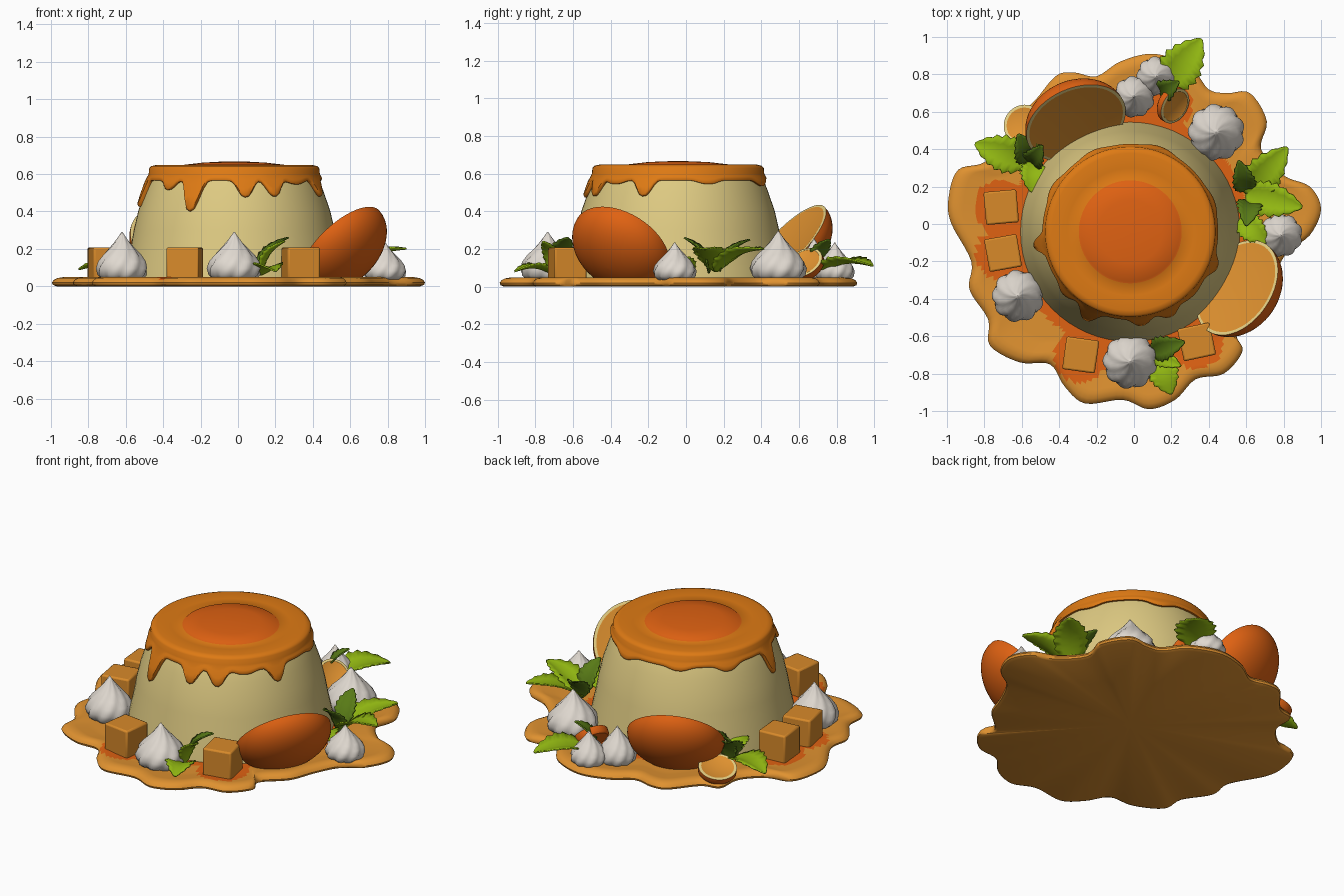
import bpy, bmesh, math
from mathutils import Vector, Matrix
from math import sin, cos, pi, radians, exp, hypot

if "Cube" in bpy.data.objects:
    bpy.data.objects.remove(bpy.data.objects["Cube"])


def mat(name, r, g, b):
    m = bpy.data.materials.new(name)
    m.diffuse_color = [((c / 255 + .055) / 1.055) ** 2.4 for c in (r, g, b)] + [1]
    m.use_nodes = True
    m.node_tree.nodes["Principled BSDF"].inputs["Base Color"].default_value = m.diffuse_color
    return m


CREAM = mat("custard cream", 222, 202, 130)
CARAMEL = mat("caramel", 222, 122, 20)
DEEP = mat("deep orange", 224, 98, 18)
SAUCE = mat("sauce amber", 224, 146, 48)
CUBE = mat("caramel cube", 216, 138, 42)
WHITE = mat("meringue white", 224, 217, 208)
LEAF = mat("leaf green", 146, 184, 18)
DARK = mat("dark leaf green", 88, 122, 22)
PITH = mat("pale pith", 238, 214, 135)


def build(name, verts, faces, mats, rule=None, angle=40):
    bm = bmesh.new()
    vs = [bm.verts.new(v) for v in verts]
    for f in faces:
        bm.faces.new([vs[i] for i in f])
    bmesh.ops.recalc_face_normals(bm, faces=bm.faces[:])
    for f in bm.faces:
        f.smooth = True
        f.material_index = rule(f.calc_center_median()) if rule else 0
    me = bpy.data.meshes.new(name)
    bm.to_mesh(me)
    bm.free()
    for m in mats:
        me.materials.append(m)
    me.set_sharp_from_angle(angle=radians(angle))
    ob = bpy.data.objects.new(name, me)
    bpy.context.collection.objects.link(ob)
    return ob


def loft(name, rings, mats, rule=None, angle=40):
    """Bridge closed rings of equal length and cap both ends."""
    n = len(rings[0])
    verts = [v for r in rings for v in r]
    faces = [(k * n + i, k * n + (i + 1) % n, (k + 1) * n + (i + 1) % n, (k + 1) * n + i)
             for k in range(len(rings) - 1) for i in range(n)]
    faces += [tuple(range(n)), tuple(range(len(verts) - n, len(verts)))]
    return build(name, verts, faces, mats, rule, angle)


def circle(r, z, n, cx=0, cy=0):
    return [(cx + r * cos(2 * pi * i / n), cy + r * sin(2 * pi * i / n), z) for i in range(n)]


PX, PY = -.02, -.042
cubes = [(-.71, .09, 5), (-.70, -.155, 10), (-.285, -.70, -8), (.335, -.63, 12)]

# sauce puddle with lobed outline
outline = [(.11, .91), (.3, .84), (.4, .72), (.5, .70), (.62, .70), (.71, .55), (.68, .40), (.8, .26),
           (.94, .2), (1, .08), (.94, -.06), (.82, -.15), (.74, -.3), (.68, -.45), (.55, -.58), (.58, -.68),
           (.48, -.8), (.33, -.83), (.22, -.94), (.08, -.99), (-.06, -.94), (-.26, -.96), (-.37, -.87),
           (-.45, -.75), (-.61, -.74), (-.77, -.65), (-.78, -.51), (-.88, -.35), (-.87, -.2), (-.98, .01),
           (-.99, .15), (-.94, .29), (-.8, .33), (-.68, .45), (-.66, .6), (-.55, .64), (-.42, .79),
           (-.32, .81), (-.2, .79), (-.07, .87)]
P = [Vector(p) for p in outline]
edge = []
for i in range(len(P)):
    a, b, c, d = (P[(i + k - 1) % len(P)] for k in range(4))
    for t in (0, .2, .4, .6, .8):
        edge.append(.5 * (2 * b + (c - a) * t + (2 * a - 5 * b + 4 * c - d) * t * t
                          + (3 * b - a - 3 * c + d) * t ** 3))
O = Vector((0, -.03))
prof = [(.01, 0), (.975, 0), (.995, .008), (1, .02), (.99, .034), (.97, .044), (.94, .049)]
prof += [(.94 - .022 * k, .049 - .008 * min(1, k / 5)) for k in range(1, 22)] + [(.01, .041)]


def puddle_rule(c):
    if c.z < .03:
        return 0
    near = any(hypot(c.x - x, c.y - y) < .145 for x, y, a in cubes) or hypot(c.x - .18, c.y - .64) < .13
    return 1 if near or hypot(c.x - PX, c.y - PY) < .64 else 0


loft("sauce_puddle", [[(*(O + (p - O) * s), z) for p in edge] for s, z in prof], [SAUCE, DEEP], puddle_rule)

# custard body
body = [(.02, .59), (.1, .577), (.2, .555), (.3, .537), (.4, .514), (.5, .48), (.56, .457), (.62, .425)]
loft("custard_body", [circle(r, z, 64, PX, PY) for z, r in body], [CREAM])


def body_r(z):
    for (z0, r0), (z1, r1) in zip(body, body[1:]):
        if z <= z1:
            return r0 + (r1 - r0) * (z - z0) / (z1 - z0)
    return body[-1][1]


# caramel cap: the lower edge drops into drips
drips = [(-117, .165, 6), (-137, .05, 6), (-83, .09, 6), (-64, .085, 6), (-22, .085, 6), (-172, .14, 5),
         (-45, .02, 8), (20, .02, 8), (70, .03, 9), (115, .02, 8), (150, .035, 8)]
N = 160
cap = [[] for _ in range(15)]
for i in range(N):
    th = 360 * i / N
    zb = .565
    for a, depth, w in drips:
        d = (th - a + 180) % 360 - 180
        zb -= depth * exp(-abs(d / w) ** 2.6)
    pts = [(body_r(zb) - .015, zb), (body_r(zb) + .012, zb), (body_r(zb + .012) + .022, zb + .012)]
    for t in (.35, .7, 1):
        z = zb + .012 + (.6 - zb - .012) * t
        pts.append((body_r(z) + .022, z))
    pts += [(.455, .63), (.445, .642), (.42, .648), (.34, .645), (.275, .642), (.265, .65),
            (.17, .661), (.08, .666), (.005, .667)]
    for k, (r, z) in enumerate(pts):
        cap[k].append((PX + r * cos(radians(th)), PY + r * sin(radians(th)), z))
loft("caramel_cap", cap, [CARAMEL, DEEP],
     lambda c: 1 if c.z > .641 and hypot(c.x - PX, c.y - PY) < .272 else 0, 60)

# caramel cubes
for x, y, a in cubes:
    M = Matrix.Translation((x, y, .12)) @ Matrix.Rotation(radians(a), 4, 'Z')
    s = .088
    ring = [(-s, -s), (s, -s), (s, s), (-s, s)]
    ob = loft("caramel_cube", [[M @ Vector((u, v, z)) for u, v in ring] for z in (-s, s)], [CUBE], None, 30)
    bv = ob.modifiers.new("bevel", 'BEVEL')
    bv.width, bv.segments = .01, 2

# swirled meringues
swirl = [(.05, 0), (.75, 0), (.95, .1), (1, .24), (.92, .38), (.74, .52), (.5, .66), (.29, .79), (.13, .91), (.02, 1)]
for x, y, r, h in [(-.62, -.385, .138, .255), (-.02, -.735, .145, .255), (.44, .49, .15, .26),
                   (0, .68, .11, .22), (.12, .79, .105, .2), (.785, -.06, .115, .2)]:
    rings = []
    for s, t in swirl:
        ring = []
        for i in range(72):
            a = 2 * pi * i / 72
            q = r * s * (.93 + .13 * abs(cos(4.5 * (a - 1.3 * t))) ** .8 - .04)
            ring.append((x + q * cos(a), y + q * sin(a), .035 + h * t))
        rings.append(ring)
    loft("meringue", rings, [WHITE], None, 60)


# half oranges with the cut face leaning towards the custard
def fruit(name, c, n, R, depth, rim, flat=False):
    M = Matrix.Translation(c) @ Vector(n).to_track_quat('Z', 'Y').to_matrix().to_4x4()
    if flat:
        sh = [(.02, -depth), (.9, -depth), (1, -depth * .7), (1, 0)]
    else:
        sh = [(max(.01, sin(k * pi / 24)), -depth * cos(k * pi / 24)) for k in range(13)]
    sh += [(rim, .002), (rim - .03, 0), (.02, 0)]
    rings = [[M @ Vector(v) for v in circle(R * s, z, 48)] for s, z in sh]
    for ring in rings:
        for v in ring:
            v.z = max(v.z, .012)
    inv = M.inverted()

    def rule(p):
        q = inv @ p
        if q.z < -.004:
            return 0
        return 1 if hypot(q.x, q.y) > R * (rim - .01) else 2
    loft(name, rings, [DEEP, PITH, SAUCE], rule, 40)


fruit("half_orange_front", (.55, -.34, .215), (-.62, .42, .66), .28, .18, .94)
fruit("half_orange_back", (-.31, .54, .225), (.31, -.68, .66), .28, .18, .94)
fruit("small_slice_left", (-.59, .53, .10), (-.25, .2, .95), .11, .045, .85, True)
fruit("small_slice_back", (.22, .63, .13), (.6, -.35, .6), .1, .045, .85, True)


# serrated mint leaves folded along the midrib
def leaf(base, tip, width, m, arch=.03):
    b, t = Vector(base), Vector(tip)
    d = t - b
    side = Vector((-d.y, d.x, 0)).normalized()
    up = d.cross(side).normalized()
    if up.z < 0:
        up = -up
    L, verts = 20, []
    for i in range(L + 1):
        k = i / L
        w = width / 2 * sin(pi * (.03 + .96 * k ** .85)) ** .75 * (1 + .1 * (i % 3 - 1))
        mid = b + d * k + up * arch * sin(pi * k)
        for s in (-1, -.5, 0, .5, 1):
            verts.append(mid + side * w * s + up * (abs(s) ** 1.3 * w * .3))
    faces = [(i * 5 + j, i * 5 + j + 1, i * 5 + j + 6, i * 5 + j + 5) for i in range(L) for j in range(4)]
    ob = build("mint_leaf", verts, faces, [m])
    so = ob.modifiers.new("thickness", 'SOLIDIFY')
    so.thickness, so.offset = .008, 0


for args in [
    # right sprig
    ((.6, .16, .08), (.82, .41, .2), .19, LEAF), ((.6, .16, .08), (.9, .09, .2), .18, LEAF),
    ((.6, .18, .08), (.56, .34, .25), .12, DARK), ((.62, .12, .07), (.6, -.01, .26), .13, DARK),
    ((.57, .03, .08), (.71, -.1, .13), .14, LEAF),
    # back sprig
    ((.16, .72, .08), (.36, .99, .11), .22, LEAF), ((.14, .7, .08), (.24, .76, .25), .12, DARK),
    # left sprig
    ((-.56, .33, .07), (-.85, .43, .09), .19, LEAF), ((-.55, .35, .07), (-.62, .48, .24), .15, DARK),
    ((-.53, .33, .07), (-.55, .17, .14), .14, LEAF), ((-.55, .33, .07), (-.49, .42, .25), .12, DARK),
    # front sprig
    ((.12, -.7, .06), (.2, -.91, .08), .16, LEAF), ((.1, -.68, .07), (.27, -.63, .26), .13, DARK),
    ((.12, -.7, .06), (.25, -.76, .24), .1, LEAF),
]:
    leaf(*args)
